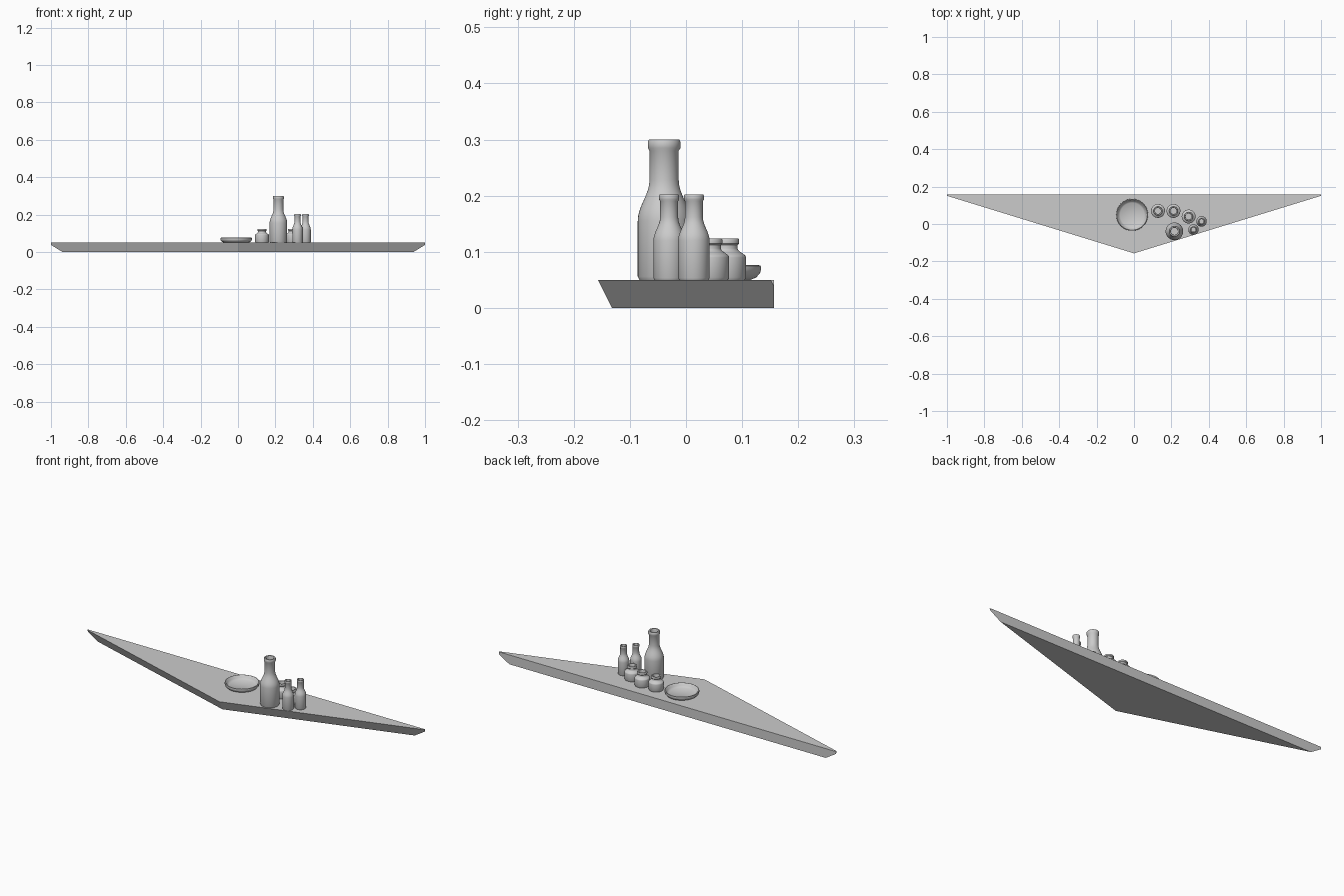
import bpy
import bmesh
import math

cube = bpy.data.objects.get("Cube")
if cube:
    bpy.data.objects.remove(cube, do_unlink=True)

grey = bpy.data.materials.new("plain grey")
grey.use_nodes = True
COLOUR = (0.6, 0.6, 0.6, 1)
grey.diffuse_color = COLOUR
grey.node_tree.nodes["Principled BSDF"].inputs["Base Color"].default_value = COLOUR

SHELF_TOP = 0.05


def finish(bm, name):
    bmesh.ops.recalc_face_normals(bm, faces=bm.faces)
    mesh = bpy.data.meshes.new(name)
    bm.to_mesh(mesh)
    bm.free()
    mesh.materials.append(grey)
    obj = bpy.data.objects.new(name, mesh)
    bpy.context.collection.objects.link(obj)
    return obj


def lathe(name, profile, x, y, steps=40):
    """Spin a (radius, height) profile around z and stand it on the shelf."""
    bm = bmesh.new()
    verts = [bm.verts.new((r, 0, z)) for r, z in profile]
    edges = [bm.edges.new(pair) for pair in zip(verts, verts[1:])]
    bmesh.ops.spin(bm, geom=verts + edges, axis=(0, 0, 1), cent=(0, 0, 0),
                   angle=math.tau, steps=steps)
    bmesh.ops.remove_doubles(bm, verts=bm.verts, dist=0.00005)
    obj = finish(bm, name)
    obj.location = (x, y, SHELF_TOP)
    bpy.ops.object.select_all(action='DESELECT')
    obj.select_set(True)
    bpy.context.view_layer.objects.active = obj
    bpy.ops.object.shade_smooth_by_angle(angle=math.radians(40))
    return obj


def vessel(name, x, y, body, neck, height, shoulder, neck_base, lip):
    """Bottle or jar: rounded foot, curved shoulder, neck, lip and hollow inside."""
    foot = body * 0.12
    profile = [(0, foot * 0.8), (body * 0.7, foot * 0.6), (body * 0.8, 0),
               (body - foot * 0.5, 0), (body, foot)]
    # S-curved shoulder between body and neck
    for i in range(9):
        t = i / 8
        blend = (1 - math.cos(math.pi * t)) / 2
        profile.append((body + (neck - body) * blend,
                        shoulder + (neck_base - shoulder) * t))
    rim = neck * 1.12
    bore = neck * 0.72
    profile += [(neck, height - lip), (rim, height - lip * 0.75),
                (rim, height - lip * 0.2), (rim * 0.93, height),
                (bore * 1.1, height), (bore, height - lip * 0.3),
                (bore, neck_base), (body * 0.88, shoulder),
                (body * 0.88, foot * 2), (0, foot * 2)]
    return lathe(name, profile, x, y)


# Shelf: shallow triangle with undercut front edges and clipped tips
FRONT, BACK, UNDERCUT, REACH = -0.157, 0.157, 0.025, 1.02
bm = bmesh.new()
slope = (BACK - FRONT) / REACH
rings = []
for z, inset in ((0, UNDERCUT), (SHELF_TOP, 0)):
    tip = REACH - inset / slope
    rings.append([bm.verts.new(p) for p in
                  ((-tip, BACK, z), (0, FRONT + inset, z), (tip, BACK, z))])
for ring in rings:
    bm.faces.new(ring)
for i in range(3):
    j = (i + 1) % 3
    bm.faces.new((rings[0][i], rings[0][j], rings[1][j], rings[1][i]))
for side in (-1, 1):
    cut = bmesh.ops.bisect_plane(bm, geom=bm.verts[:] + bm.edges[:] + bm.faces[:],
                                 plane_co=(side, 0, 0), plane_no=(side, 0, 0),
                                 clear_outer=True)
    rim_edges = [e for e in cut["geom_cut"] if isinstance(e, bmesh.types.BMEdge)]
    bmesh.ops.holes_fill(bm, edges=rim_edges)
finish(bm, "shelf")

# Shallow dish
lathe("dish", [(0, 0), (0.066, 0), (0.076, 0.004), (0.083, 0.012), (0.085, 0.019),
               (0.084, 0.025), (0.081, 0.026), (0.078, 0.024), (0.073, 0.013),
               (0.064, 0.006), (0, 0.006)], -0.01, 0.049, 64)

# Row of squat jars
for i, (x, y) in enumerate(((0.128, 0.07), (0.211, 0.07), (0.292, 0.04))):
    vessel(f"jar_{i + 1}", x, y, 0.037, 0.022, 0.074, 0.04, 0.056, 0.012)

# Tall bottle and the two small ones beside it
vessel("tall_bottle", 0.216, -0.039, 0.047, 0.026, 0.25, 0.105, 0.178, 0.02)
for i, (x, y) in enumerate(((0.318, -0.03), (0.361, 0.014))):
    vessel(f"small_bottle_{i + 1}", x, y, 0.028, 0.016, 0.152, 0.07, 0.112, 0.012)
